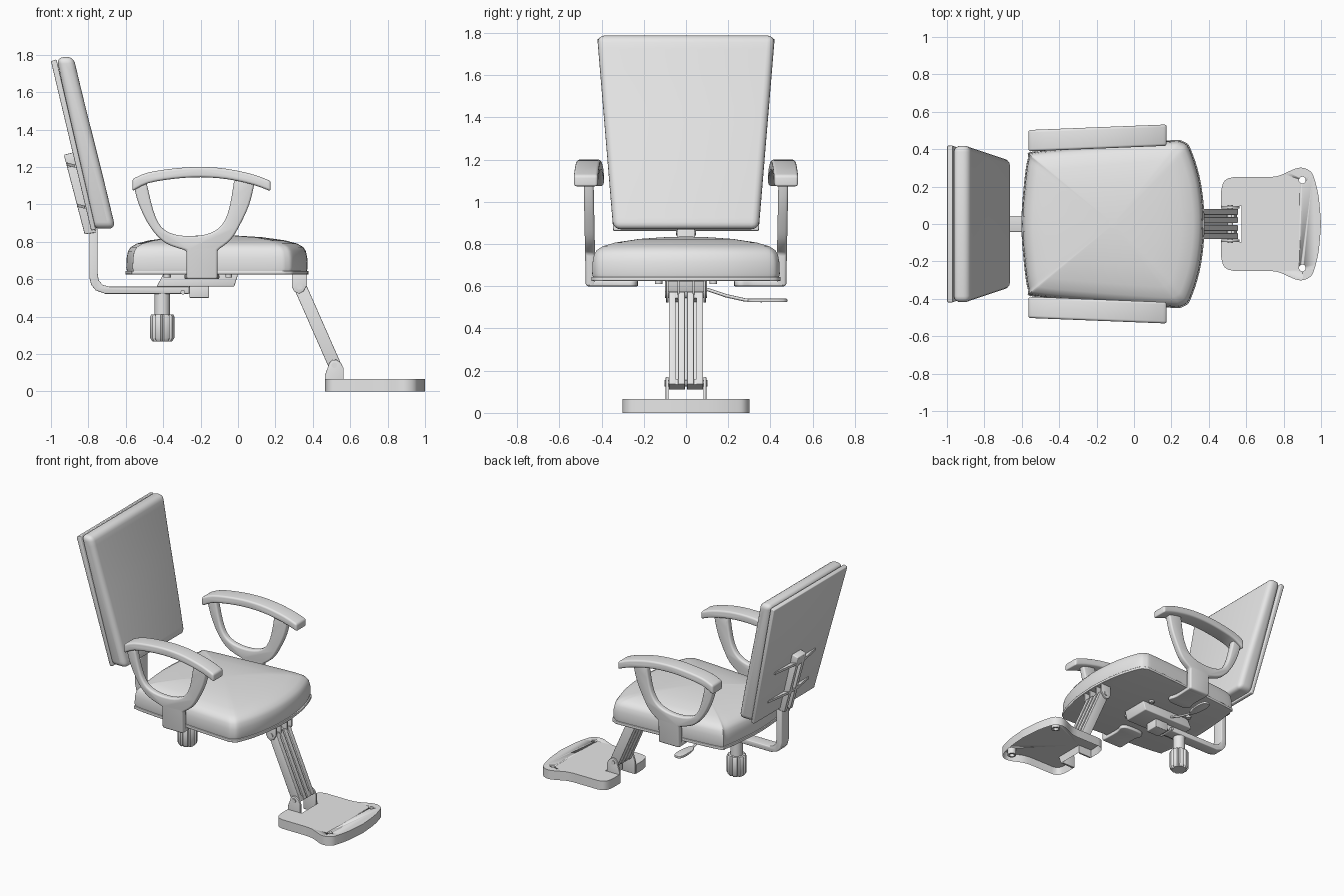
import bpy, bmesh, math
from mathutils import Vector

if "Cube" in bpy.data.objects:
    bpy.data.objects.remove(bpy.data.objects["Cube"])

GREY = (0.8, 0.8, 0.8, 1)
mat = bpy.data.materials.new("plain_grey")
mat.use_nodes = True
mat.diffuse_color = GREY
mat.node_tree.nodes["Principled BSDF"].inputs["Base Color"].default_value = GREY


def activate(ob):
    bpy.ops.object.select_all(action='DESELECT')
    ob.select_set(True)
    bpy.context.view_layer.objects.active = ob


def finish(name, bm, bevel=0, segments=3):
    """Turn a bmesh into a bevelled, smooth shaded object."""
    bmesh.ops.recalc_face_normals(bm, faces=bm.faces)
    me = bpy.data.meshes.new(name)
    bm.to_mesh(me)
    bm.free()
    ob = bpy.data.objects.new(name, me)
    bpy.context.collection.objects.link(ob)
    me.materials.append(mat)
    activate(ob)
    if bevel:
        mod = ob.modifiers.new("Bevel", 'BEVEL')
        mod.width, mod.segments = bevel, segments
        mod.limit_method, mod.angle_limit = 'ANGLE', math.radians(40)
        bpy.ops.object.modifier_apply(modifier=mod.name)
    bpy.ops.object.shade_smooth_by_angle(angle=math.radians(35))
    return ob


def smooth(pts, n=4, closed=False):
    """Catmull-Rom curve through 2D points."""
    p = [Vector(q) for q in pts]
    count, out = len(p), []
    pick = (lambda i: p[i % count]) if closed else (lambda i: p[max(0, min(count - 1, i))])
    for i in range(count if closed else count - 1):
        a, b, c, d = (pick(i + k) for k in (-1, 0, 1, 2))
        for k in range(n):
            t = k / n
            out.append((2 * b + (c - a) * t + (2 * a - 5 * b + 4 * c - d) * t * t
                        + (3 * b - a - 3 * c + d) * t ** 3) / 2)
    return out if closed else out + [p[-1]]


def place(axis, p, h):
    u, v = p
    return {'x': (h, u, v), 'y': (u, h, v), 'z': (u, v, h)}[axis]


def loft(bm, rings):
    """Skin rings of equal length and close both ends."""
    rows = [[bm.verts.new(c) for c in ring] for ring in rings]
    n = len(rows[0])
    for r, s in zip(rows, rows[1:]):
        for i in range(n):
            bm.faces.new((r[i], r[(i + 1) % n], s[(i + 1) % n], s[i]))
    return bm.faces.new(rows[0]), bm.faces.new(rows[-1])


def extrude(name, pts, lo, hi, axis='y', bevel=0, warp=None, segments=3):
    bm = bmesh.new()
    loft(bm, [[place(axis, p, h) for p in pts] for h in (lo, hi)])
    if warp:
        for v in bm.verts:
            warp(v.co)
    return finish(name, bm, bevel, segments)


def box(name, x, y, z, bevel=0):
    return extrude(name, [(x[0], z[0]), (x[1], z[0]), (x[1], z[1]), (x[0], z[1])], *y, bevel=bevel)


def cylinder(name, centre, r, lo, hi, axis='z', n=24, bevel=0):
    pts = [(centre[0] + r * math.cos(math.tau * i / n),
            centre[1] + r * math.sin(math.tau * i / n)) for i in range(n)]
    return extrude(name, pts, lo, hi, axis, bevel, segments=2)


def mirrored(half):
    """Full outline from a half outline whose ends lie on y = 0."""
    return half + [(x, -y) for x, y in half[-2:0:-1]]


# Backrest: side profile, widened towards the top
def taper(co):
    co.y *= 0.345 + (co.z - 0.87) * 0.083


front = smooth([(-.88, 1.79), (-.82, 1.54), (-.757, 1.29), (-.705, 1.08), (-.655, .87)], 3)
extrude("back_cushion", [(-.775, .87), (-.97, 1.785)] + front, -1, 1, bevel=.035, warp=taper, segments=4)
extrude("back_panel", [(-1, 1.765), (-.97, 1.775), (-.76, .865), (-.785, .86)], -1, 1,
        bevel=.006, warp=taper)

# Seat: domed cushion on a thin pan
seat = smooth(mirrored([(-.6, 0), (-.587, .2), (-.565, .35), (-.53, .387), (-.2, .418), (.18, .445),
                        (.265, .438), (.305, .39), (.355, .22), (.375, 0)]), 5, True)
MID = Vector((-.11, 0))


def seat_ring(s, z):
    return [place('z', MID + (p - MID) * s, z) for p in seat]


bm = bmesh.new()
loft(bm, [seat_ring(s, z) for s, z in ((.985, .64), (.995, .66), (.99, .715), (.975, .75), (.945, .772),
                                       (.88, .79), (.75, .807), (.5, .824), (.25, .832), (.05, .835))])
finish("seat_cushion", bm)
bm = bmesh.new()
loft(bm, [seat_ring(1.005, z) for z in (.625, .645)])
finish("seat_pan", bm, .004)

# Armrests: curved pad, forked loop and foot bent under the seat
pad_top = smooth([(-.565, 1.135), (-.48, 1.17), (-.34, 1.192), (-.2, 1.2), (-.06, 1.19), (.08, 1.16), (.175, 1.125)], 3)
pad_low = smooth([(.175, 1.07), (.08, 1.105), (-.06, 1.135), (-.2, 1.145), (-.34, 1.137), (-.48, 1.113), (-.565, 1.07)], 3)
fork = (smooth([(-.56, 1.11), (-.53, 1), (-.47, .88), (-.39, .795), (-.275, .752)])
        + [(-.275, .6), (-.11, .6)]
        + smooth([(-.11, .755), (-.04, .81), (.01, .89), (.06, 1), (.09, 1.12)])
        + smooth([(-.02, 1.13), (-.055, .95), (-.12, .86), (-.24, .83), (-.37, .85), (-.44, .93), (-.49, 1.12)]))
for s, side in ((1, "back"), (-1, "front")):
    def splay(co):
        co.y += s * .04 * (co.x + .2)

    def lean(co):
        co.y += s * .02 * (co.z - 1.1)
    extrude("arm_pad_" + side, pad_top + pad_low, s * .403, s * .517, bevel=.024, warp=splay, segments=4)
    extrude("arm_fork_" + side, fork, s * .438, s * .485, bevel=.012, warp=lean)
    foot = smooth([(-.275, s * .46), (-.27, s * .32), (-.285, s * .26), (-.25, s * .23),
                   (-.135, s * .23), (-.1, s * .26), (-.115, s * .32), (-.11, s * .46)], 3)
    extrude("arm_foot_" + side, foot, .6, .626, 'z', bevel=.006)

# Back support: bent bar, rails and tapering cross straps
extrude("back_bar", [(-.795, .87), (-.795, .61), (-.785, .57), (-.76, .54), (-.71, .522), (-.26, .522),
                     (-.26, .56), (-.69, .56), (-.725, .57), (-.745, .595), (-.75, .63), (-.75, .87)],
        -.043, .043, bevel=.006)
rail = [(-.93, 1.26), (-.87, 1.275), (-.76, .85), (-.82, .84)]
for s, side in ((1, "back"), (-1, "front")):
    extrude("back_rail_" + side, rail, s * .018, s * .048, bevel=.004)
extrude("back_rail_cap", [(-.93, 1.265), (-.87, 1.28), (-.85, 1.21), (-.912, 1.195)], -.05, .05, bevel=.006)
extrude("back_rail_web", [(-.89, 1.25), (-.87, 1.25), (-.76, .85), (-.79, .85)], -.03, .03)
for x, z in ((-.855, 1.2), (-.8, .98)):
    extrude("back_strap", [(x, -.23), (x - .02, -.23), (x - .06, -.055), (x - .06, .055), (x - .02, .23), (x, .23)],
            z - .008, z + .008, 'z', warp=lambda co, x=x: setattr(co, "z", co.z - (co.x - x) * .25))

# Tilt mechanism under the seat
extrude("tilt_housing", [(-.435, .56), (-.02, .56), (.0, .626), (-.4, .626)], -.1, .1, bevel=.006)
box("tilt_block", (-.26, -.155), (-.05, .05), (.5, .57), .005)
cylinder("tilt_pivot", (-.295, .53), .012, -.06, .06, 'y')
for y in (-.13, .13):
    cylinder("seat_bolt", (-.05, y), .018, .61, .63, n=12)
    cylinder("seat_bolt", (-.38, y), .018, .61, .63, n=12)

# Adjustment lever: bent rod with a flat paddle
rod = bpy.data.curves.new("lever_rod", 'CURVE')
rod.dimensions, rod.bevel_depth, rod.bevel_resolution, rod.use_fill_caps = '3D', .008, 2, True
spline = rod.splines.new('POLY')
path = [(-.25, .05, .59), (-.25, .1, .585), (-.255, .19, .555), (-.26, .28, .535), (-.26, .36, .532)]
spline.points.add(len(path) - 1)
for pt, co in zip(spline.points, path):
    pt.co = (*co, 1)
rod.materials.append(mat)
lever = bpy.data.objects.new("lever_rod", rod)
bpy.context.collection.objects.link(lever)
activate(lever)
bpy.ops.object.convert(target='MESH')
extrude("lever_paddle", smooth([(-.275, .3), (-.295, .38), (-.29, .46), (-.26, .48), (-.23, .46),
                                (-.225, .38), (-.245, .3)], 3, True), .525, .541, 'z', bevel=.004)

# Column with a fluted lower grip
cylinder("column_tube", (-.405, 0), .041, .39, .54, n=32)
grip = []
for i in range(40):
    r = .055 if i % 5 == 0 else .065
    grip.append((-.405 + r * math.cos(math.tau * i / 40), r * math.sin(math.tau * i / 40)))
bm = bmesh.new()
axis = Vector((-.405, 0))
loft(bm, [[place('z', axis + (Vector(p) - axis) * k, z) for p in grip]
          for k, z in ((.82, .268), (1, .285), (1, .4), (.9, .412))])
finish("column_grip", bm)

# Sloping leg: four slotted bars on a thin backing plate
top, low = Vector((.33, .56)), Vector((.515, .14))
along = (low - top).normalized()
across = Vector((-along.y, along.x))


def slab(name, t0, t1, a0, a1, y0, y1, bevel=0):
    pts = [top + along * t + across * a for t, a in ((t0, a0), (t1, a0), (t1, a1), (t0, a1))]
    extrude(name, pts, y0, y1, bevel=bevel)


span = (low - top).length
for s in (1, -1):
    for y in (.021, .065):
        slab("leg_bar", .0, span + .02, -.032, .036, s * (y - .016), s * (y + .016), .003)
    for t in (.0, span - .01):
        slab("leg_bar_end", t, t + .03, -.025, .03, s * .006, s * .08)
slab("leg_backing", .0, span, -.03, -.015, -.08, .08)

# Hinge brackets and pins at both ends of the leg
upper = [(.288, .63), (.288, .56), (.3, .535), (.325, .522), (.35, .535), (.37, .57), (.37, .63)]
lower = [(.465, .0), (.465, .085), (.487, .15), (.502, .167), (.525, .17), (.548, .155), (.565, .125), (.565, .0)]
for s in (1, -1):
    extrude("upper_bracket", upper, s * .082, s * .094, bevel=.002)
    extrude("upper_bracket_inner", upper, s * .03, s * .04)
    extrude("lower_bracket", lower, s * .083, s * .096, bevel=.002)
cylinder("upper_pin", top, .016, -.1, .1, 'y')
cylinder("lower_pin", low, .015, -.102, .102, 'y')

# Footplate: notched hollow tray with two bushed holes
half = [(.575, .097), (.465, .097)] + smooth([(.465, .17), (.475, .215), (.495, .24), (.53, .25)], 3) + smooth(
    [(.72, .25), (.78, .26), (.86, .295), (.905, .3), (.945, .28), (.965, .24), (.988, .14), (1, 0)], 4)
half = [tuple(p) for p in half]
outline = half + [(x, -y) for x, y in half[-2::-1]]
bm = bmesh.new()
under, _ = loft(bm, [[place('z', p, z) for p in outline] for z in (0, .065)])
bmesh.ops.recalc_face_normals(bm, faces=bm.faces)
bmesh.ops.inset_region(bm, faces=[under], thickness=.014)
bmesh.ops.translate(bm, verts=under.verts, vec=(0, 0, .05))
plate = finish("footplate", bm)
for y in (-.235, .235):
    bush = cylinder("foot_bush", (.9, y), .03, .004, .06)
    drill = cylinder("hole_cutter", (.9, y), .018, -.1, .2)
    drill.hide_render = True
    for ob in (plate, bush):
        activate(ob)
        cut = ob.modifiers.new("Hole", 'BOOLEAN')
        cut.operation, cut.object = 'DIFFERENCE', drill
        bpy.ops.object.modifier_apply(modifier=cut.name)
    bpy.data.objects.remove(drill)
